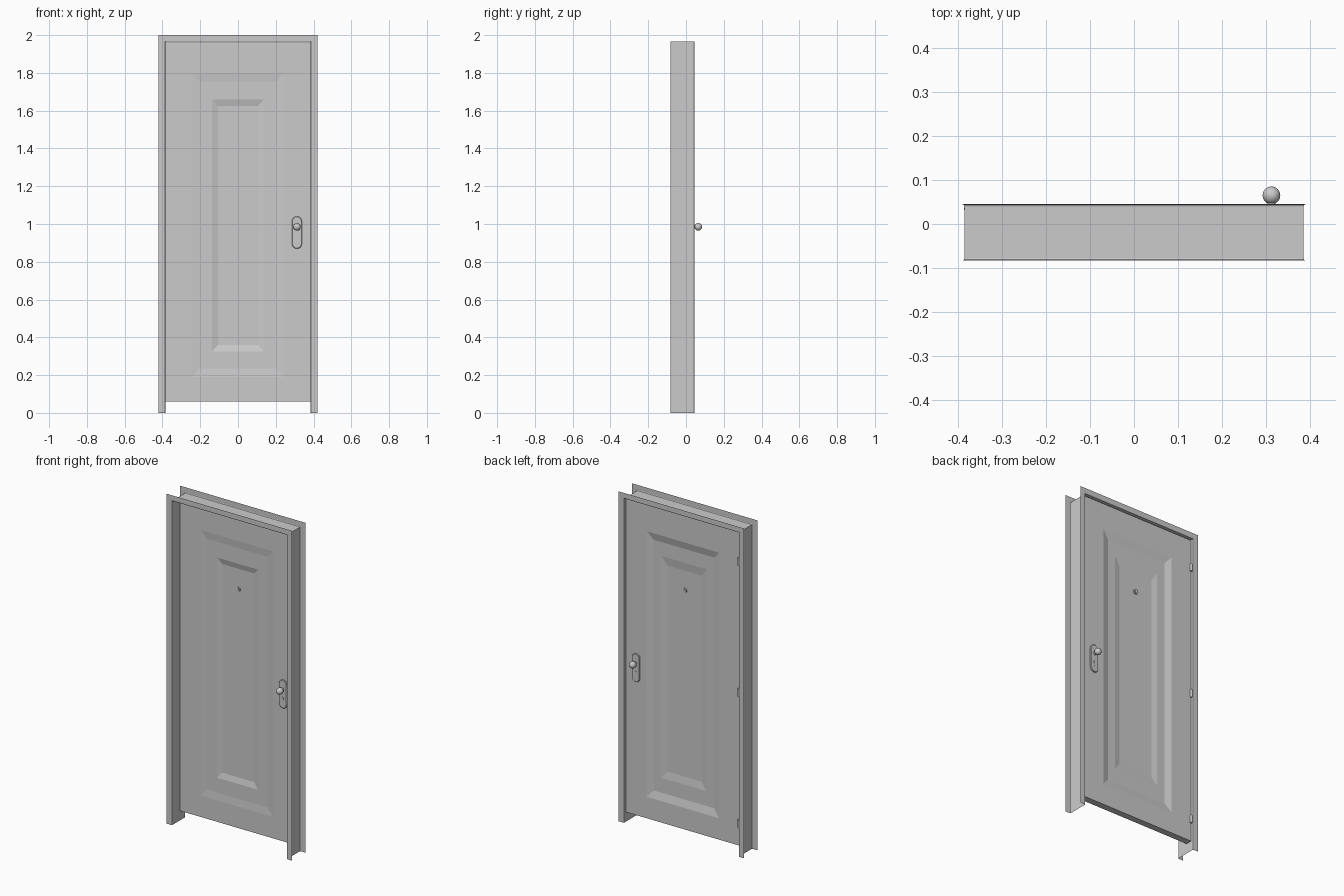
import bpy, bmesh, math
from mathutils import Matrix, Vector

if "Cube" in bpy.data.objects:
    bpy.data.objects.remove(bpy.data.objects["Cube"])


def finish(bm, name, smooth=False):
    bmesh.ops.recalc_face_normals(bm, faces=bm.faces)
    me = bpy.data.meshes.new(name)
    bm.to_mesh(me)
    bm.free()
    ob = bpy.data.objects.new(name, me)
    bpy.context.collection.objects.link(ob)
    if smooth:
        bpy.ops.object.select_all(action='DESELECT')
        ob.select_set(True)
        bpy.context.view_layer.objects.active = ob
        bpy.ops.object.shade_smooth_by_angle(angle=math.radians(35))
    return ob


def loft(name, rings, closed, cap=False):
    """Join successive rings of points with quads."""
    bm = bmesh.new()
    vs = [[bm.verts.new(p) for p in r] for r in rings]
    n = len(rings[0])
    for a, b in zip(vs, vs[1:]):
        for i in range(n if closed else n - 1):
            j = (i + 1) % n
            bm.faces.new((a[i], a[j], b[j], b[i]))
    if cap:
        bm.faces.new(vs[0])
        bm.faces.new(vs[-1])
    return finish(bm, name)


def cylinder(name, radius, depth, loc, axis='Y', seg=24, top=None):
    bm = bmesh.new()
    rot = Matrix.Rotation(math.pi / 2, 4, 'X') if axis == 'Y' else Matrix()
    bmesh.ops.create_cone(bm, cap_ends=True, segments=seg, radius1=radius,
                          radius2=radius if top is None else top, depth=depth,
                          matrix=Matrix.Translation(Vector(loc)) @ rot)
    return finish(bm, name, True)


# Door frame: folded sheet profile (offset outward, y) swept round the opening
def frame_ring(o, y):
    w, h = 0.385 + o, 1.965 + o
    return [(-w, y, 0), (-w, y, h), (w, y, h), (w, y, 0)]


profile = [(0.035, -0.083), (0.004, -0.083), (0.001, -0.081), (0, -0.078),
           (0, 0.04), (0.001, 0.043), (0.004, 0.045), (0.035, 0.045)]
loft("door_frame", [frame_ring(*p) for p in profile], False)


# Door leaf: nested rectangles give two recessed steps on each face
def rect(w, z0, z1, y):
    return [(-w, y, z0), (w, y, z0), (w, y, z1), (-w, y, z1)]


FRONT, BACK = -0.01, 0.03
leaf = [rect(0.107, 0.36, 1.625, FRONT + 0.013),
        rect(0.137, 0.325, 1.66, FRONT + 0.004),
        rect(0.203, 0.235, 1.755, FRONT + 0.004),
        rect(0.243, 0.19, 1.80, FRONT),
        rect(0.383, 0.06, 1.96, FRONT),
        rect(0.383, 0.06, 1.96, BACK),
        rect(0.243, 0.19, 1.80, BACK),
        rect(0.203, 0.235, 1.755, BACK - 0.011),
        rect(0.15, 0.325, 1.67, BACK - 0.011),
        rect(0.115, 0.37, 1.62, BACK - 0.017)]
loft("door_leaf", leaf, True, True)


# Capsule shaped lock plate with a chamfered outer edge
def capsule(x, zc, r, half, y, n=12):
    pts = []
    for s, start in ((1, 0), (-1, math.pi)):
        for i in range(n + 1):
            a = start + math.pi * i / n
            pts.append((x + r * math.cos(a), y, zc + s * half + r * math.sin(a)))
    return pts


KX, KZ = 0.312, 0.985
for side, d, y in (("front", -1, FRONT), ("back", 1, BACK)):
    loft(side + "_lock_plate",
         [capsule(KX, 0.955, 0.026, 0.06, y - d * 0.001),
          capsule(KX, 0.955, 0.026, 0.06, y + d * 0.005),
          capsule(KX, 0.955, 0.023, 0.06, y + d * 0.008)], True, True)
    cylinder(side + "_knob_stem", 0.009, 0.03, (KX, y + d * 0.014, KZ))
    # Round knob
    bm = bmesh.new()
    bmesh.ops.create_uvsphere(bm, u_segments=32, v_segments=16, radius=0.02,
                              matrix=Matrix.Translation((KX, y + d * 0.035, KZ)))
    finish(bm, side + "_knob", True)
    # Key cylinder: round head and narrow lower body
    cylinder(side + "_key_cylinder", 0.008, 0.008, (KX, y + d * 0.007, 0.93))
    loft(side + "_key_cylinder_body",
         [capsule(KX, 0.918, 0.004, 0.008, y + d * e) for e in (0.004, 0.0105)],
         True, True)
    # Peephole ring and lens, set on the recessed panel
    py = FRONT + 0.013 if d < 0 else BACK - 0.017
    cylinder(side + "_peephole_ring", 0.015, 0.008, (0, py + d * 0.002, 1.5))
    cylinder(side + "_peephole_lens", 0.008, 0.012, (0, py + d * 0.002, 1.5))

# Hinge barrels with end pins on the back of the left edge
for i, z in enumerate((0.195, 0.99, 1.785)):
    cylinder(f"hinge_barrel_{i + 1}", 0.007, 0.045, (-0.379, 0.035, z), 'Z', 16)
    cylinder(f"hinge_pin_{i + 1}", 0.004, 0.053, (-0.379, 0.035, z), 'Z', 12)
